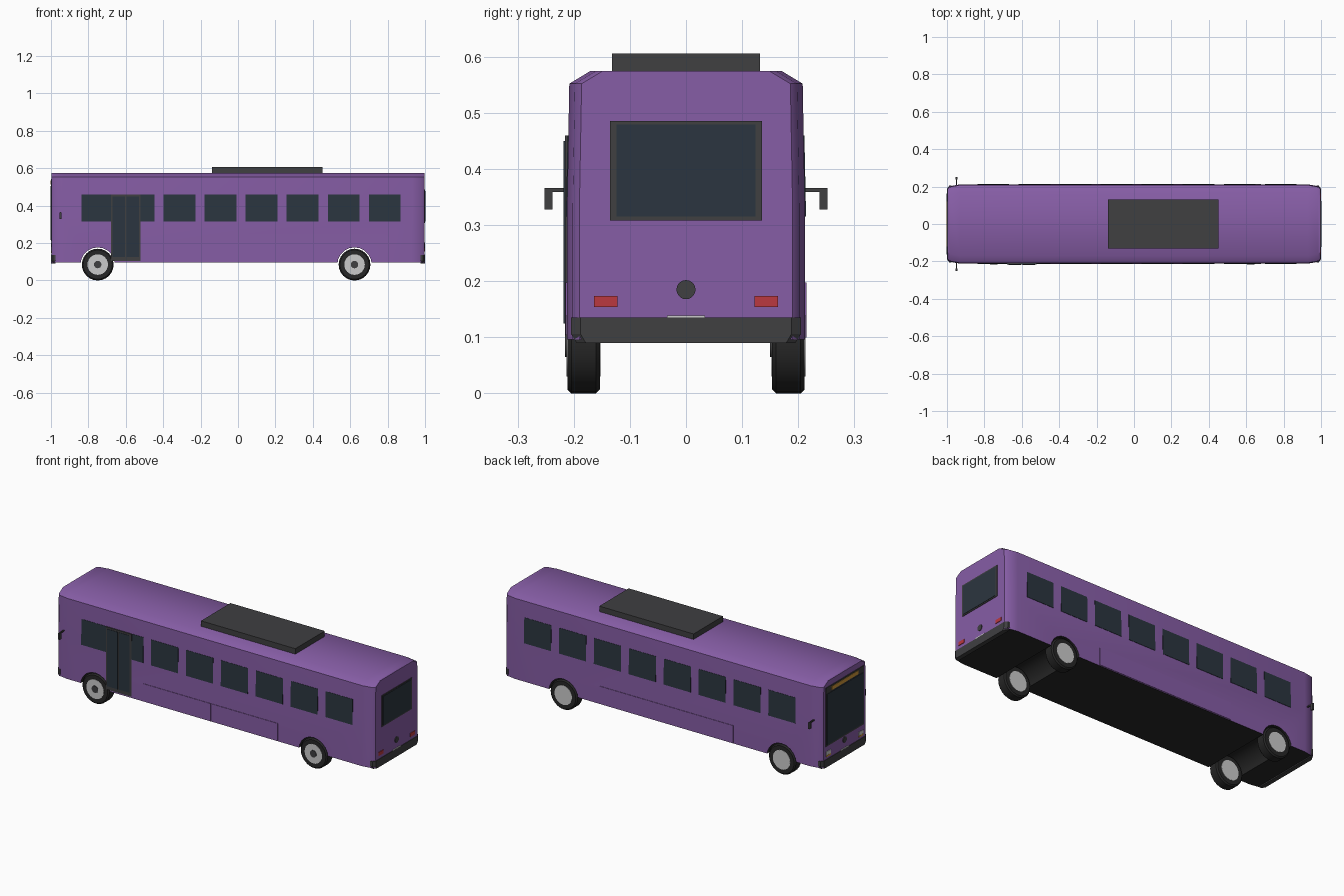
import bpy, bmesh
from math import radians, pi
from mathutils import Matrix, Vector

if "Cube" in bpy.data.objects:
    bpy.data.objects.remove(bpy.data.objects["Cube"])


def material(name, rgb):
    m = bpy.data.materials.new(name)
    m.diffuse_color = (*rgb, 1)
    m.use_nodes = True
    m.node_tree.nodes["Principled BSDF"].inputs["Base Color"].default_value = m.diffuse_color
    return m


PURPLE = material("purple_paint", (0.24, 0.11, 0.38))
DARK = material("dark_trim", (0.05, 0.05, 0.053))
BLACK = material("black_rubber", (0.02, 0.02, 0.02))
GLASS = material("tinted_glass", (0.024, 0.036, 0.05))
RED = material("red_lens", (0.5, 0.04, 0.05))
AMBER = material("amber_lens", (0.6, 0.3, 0.04))
LIGHT = material("light_metal", (0.55, 0.55, 0.55))


def make(name, bm, mat, smooth=None):
    bmesh.ops.recalc_face_normals(bm, faces=bm.faces)
    me = bpy.data.meshes.new(name)
    bm.to_mesh(me)
    bm.free()
    ob = bpy.data.objects.new(name, me)
    bpy.context.collection.objects.link(ob)
    me.materials.append(mat)
    if smooth:
        smooth_by_angle(ob, smooth)
    return ob


def smooth_by_angle(ob, angle):
    bpy.ops.object.select_all(action='DESELECT')
    bpy.context.view_layer.objects.active = ob
    ob.select_set(True)
    bpy.ops.object.shade_smooth_by_angle(angle=radians(angle))


def box(name, x, y, z, mat):
    """Box from (min, max) ranges."""
    bm = bmesh.new()
    bmesh.ops.create_cube(bm, size=1)
    lo, hi = Vector((x[0], y[0], z[0])), Vector((x[1], y[1], z[1]))
    for v in bm.verts:
        v.co = Vector((lo[i] + (v.co[i] + 0.5) * (hi[i] - lo[i]) for i in range(3)))
    return make(name, bm, mat)


def loft(name, rings, mat, smooth=None):
    """Skin a list of closed rings and cap both ends."""
    bm = bmesh.new()
    vs = [[bm.verts.new(p) for p in r] for r in rings]
    n = len(vs[0])
    for a, b in zip(vs, vs[1:]):
        for i in range(n):
            bm.faces.new((a[i], a[(i + 1) % n], b[(i + 1) % n], b[i]))
    bm.faces.new(vs[0])
    bm.faces.new(vs[-1])
    return make(name, bm, mat, smooth)


def cylinder(name, centre, radius, depth, axis, mat, sides=24, bevel=0):
    bm = bmesh.new()
    rot = Matrix.Rotation(pi / 2, 4, 'X' if axis == 'Y' else 'Y')
    bmesh.ops.create_cone(bm, cap_ends=True, segments=sides, radius1=radius,
                          radius2=radius, depth=depth,
                          matrix=Matrix.Translation(centre) @ rot)
    if bevel:
        rims = [e for e in bm.edges if any(len(f.verts) > 4 for f in e.link_faces)]
        bmesh.ops.bevel(bm, geom=rims, offset=bevel, segments=1, affect='EDGES')
    return make(name, bm, mat, 35)


AXLES = {"front": -0.75, "rear": 0.623}

# Body shell: eaves chamfered, ends tapered in plan
half = [(0.212, 0.096), (0.212, 0.33), (0.208, 0.552), (0.17, 0.575)]
rings = []
for x, inset in [(-0.997, 0.022), (-0.985, 0.01), (-0.93, 0), (0.93, 0), (0.985, 0.01), (0.997, 0.022)]:
    side = [(x, y - inset, z) for y, z in half]
    rings.append(side + [(x, -y, z) for x, y, z in reversed(side)])
body = loft("body_shell", rings, PURPLE)

# Wheel arches cut through the body
bpy.context.view_layer.objects.active = body
for end, x in AXLES.items():
    cutter = cylinder(end + "_arch_cutter", (x, 0, 0.085), 0.092, 0.6, 'Y', BLACK, 20)
    cutter.hide_render = True
    mod = body.modifiers.new("arch", 'BOOLEAN')
    mod.operation, mod.solver, mod.object = 'DIFFERENCE', 'EXACT', cutter
    bpy.context.view_layer.objects.active = body
    bpy.ops.object.modifier_apply(modifier=mod.name)
    bpy.data.objects.remove(cutter)
body.data.materials.clear()
body.data.materials.append(PURPLE)
body.data.materials.append(BLACK)
for p in body.data.polygons:
    under = p.center.z < 0.2 and abs(p.normal.y) < 0.1 and abs(p.center.x) < 0.98
    p.material_index = 1 if under else 0
smooth_by_angle(body, 35)

# Wheels: chamfered tyre, rim disc on both faces, hub on one face
for end, x in AXLES.items():
    for side, y in (("right", -0.1825), ("left", 0.1825)):
        n = f"{end}_{side}_"
        cylinder(n + "tyre", (x, y, 0.085), 0.085, 0.058, 'Y', BLACK, 24, 0.007)
        cylinder(n + "rim", (x, y, 0.085), 0.055, 0.061, 'Y', LIGHT)
        cylinder(n + "hub", (x, y - 0.029, 0.085), 0.02, 0.008, 'Y', DARK, 16)

# Side windows and luggage hatches on both sides
for side, s in (("right", -1), ("left", 1)):
    for i in range(8):
        x = -0.837 + 0.2195 * i
        loft(f"{side}_window_{i + 1}",
             [[(a, s * (w + o), z) for w, z, o in
               ((0.212, 0.315, -0.004), (0.209, 0.46, -0.004), (0.209, 0.46, 0.002), (0.212, 0.315, 0.002))]
              for a in (x, x + 0.17)], GLASS)
    for i, (a, b) in enumerate(((-0.447, -0.022), (-0.02, 0.4))):
        box(f"{side}_luggage_hatch_{i + 1}", (a, b), sorted((s * 0.205, s * 0.2145)),
            (0.1, 0.198), PURPLE)

# Double door
box("door_frame", (-0.68, -0.52), (-0.216, -0.2), (0.105, 0.46), DARK)
for i, x in enumerate((-0.67, -0.596)):
    box(f"door_glass_{i + 1}", (x, x + 0.066), (-0.218, -0.21), (0.125, 0.45), GLASS)

# Roof unit
box("roof_air_unit", (-0.14, 0.453), (-0.132, 0.132), (0.57, 0.606), DARK)

# Bumpers, wrapped round the corners
for end, s in (("front", -1), ("rear", 1)):
    plan = [(0.975, 0.205), (0.988, 0.205), (1.0, 0.188)]
    plan += [(x, -y) for x, y in reversed(plan)]
    loft(end + "_bumper", [[(s * x, y * k, z) for x, y in plan]
                           for z, k in ((0.09, 0.95), (0.106, 1), (0.135, 1))], DARK)

    # Plate strip and round badge disc
    box(end + "_plate", sorted((s * 0.99, s * 1.0)), (-0.034, 0.034), (0.134, 0.139), LIGHT)
    cylinder(end + "_badge_disc", (s * 0.997, 0, 0.185), 0.017, 0.007, 'X', DARK, 20)

# Rear window and tail lights
box("rear_window_frame", (0.99, 1.0), (-0.135, 0.135), (0.308, 0.486), DARK)
box("rear_window_glass", (0.99, 1.002), (-0.124, 0.124), (0.315, 0.479), GLASS)

# Windscreen and destination sign
box("windscreen_frame", (-1.0, -0.99), (-0.172, 0.172), (0.208, 0.542), DARK)
box("windscreen_glass", (-1.002, -0.99), (-0.162, 0.162), (0.217, 0.505), GLASS)
box("destination_sign", (-1.002, -0.99), (-0.12, 0.12), (0.513, 0.534), AMBER)

for side, s in (("right", -1), ("left", 1)):
    # Lamps
    box(side + "_tail_light", (0.99, 1.0), sorted((s * 0.122, s * 0.164)), (0.154, 0.174), RED)
    box(side + "_headlight", (-1.0, -0.99), sorted((s * 0.125, s * 0.165)), (0.158, 0.178), LIGHT)
    box(side + "_indicator", (-1.0, -0.99), sorted((s * 0.125, s * 0.165)), (0.148, 0.157), AMBER)
    # Door mirrors
    box(side + "_mirror_arm", (-0.953, -0.947), sorted((s * 0.2, s * 0.252)), (0.359, 0.366), DARK)
    box(side + "_mirror_head", (-0.955, -0.945), sorted((s * 0.238, s * 0.252)), (0.328, 0.363), DARK)
